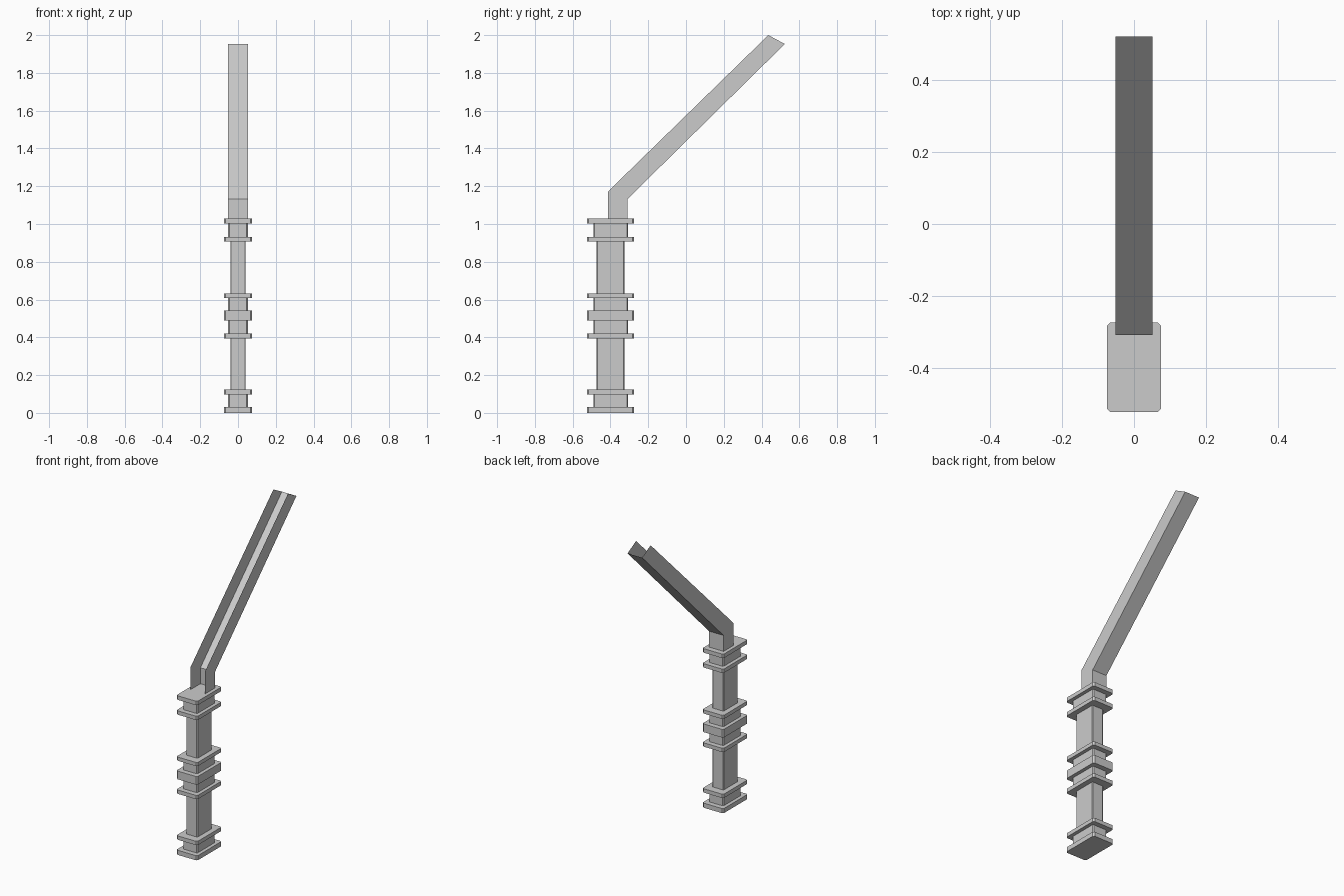
import bpy, bmesh

if "Cube" in bpy.data.objects:
    bpy.data.objects.remove(bpy.data.objects["Cube"])

CY = -0.399  # column centre in y


def make_object(name, bm):
    mesh = bpy.data.meshes.new(name)
    bm.to_mesh(mesh)
    bm.free()
    obj = bpy.data.objects.new(name, mesh)
    bpy.context.collection.objects.link(obj)
    return obj


def ring(bm, hx, hy, c, z):
    """Rectangle with chamfered corners, counter-clockwise."""
    pts = [(hx, -hy + c), (hx, hy - c), (hx - c, hy), (-hx + c, hy),
           (-hx, hy - c), (-hx, -hy + c), (-hx + c, -hy), (hx - c, -hy)]
    return [bm.verts.new((x, CY + y, z)) for x, y in pts]


# Column: stacked sections (half width, half depth, corner chamfer)
FLANGE = (0.075, 0.125, 0.009)
NECK = (0.052, 0.092, 0.006)
SHAFT = (0.041, 0.074, 0.005)
sections = [(FLANGE, 0.03), (NECK, 0.098), (FLANGE, 0.123), (SHAFT, 0.395),
            (FLANGE, 0.42), (NECK, 0.489), (FLANGE, 0.542), (NECK, 0.609),
            (FLANGE, 0.633), (SHAFT, 0.907), (FLANGE, 0.932), (NECK, 1.003),
            (FLANGE, 1.029)]
bm = bmesh.new()
rings, z = [], 0.0
for size, top in sections:
    rings += [ring(bm, *size, z), ring(bm, *size, top)]
    z = top
for a, b in zip(rings, rings[1:]):
    for i in range(8):
        j = (i + 1) % 8
        bm.faces.new((a[i], a[j], b[j], b[i]))
bm.faces.new(rings[0][::-1])
bm.faces.new(rings[-1])
make_object("column", bm)

# Bent arm: thin open channel, floor at the back/underside, walls left and right
HX = 0.052
floor_path = [(-0.31, 1.029), (-0.31, 1.132), (0.523, 1.953)]
edge_path = [(-0.412, 1.029), (-0.412, 1.173), (0.436, 2.0)]
bm = bmesh.new()
rows = []
for f, e in zip(floor_path, edge_path):
    rows.append([bm.verts.new(p) for p in
                 ((-HX, *e), (-HX, *f), (HX, *f), (HX, *e))])
for a, b in zip(rows, rows[1:]):
    for i in range(3):
        bm.faces.new((a[i], b[i], b[i + 1], a[i + 1]))
# outward: the floor must face backwards
bm.normal_update()
if bm.faces[:][1].normal.y < 0:
    bmesh.ops.reverse_faces(bm, faces=bm.faces[:])
make_object("channel_arm", bm)
